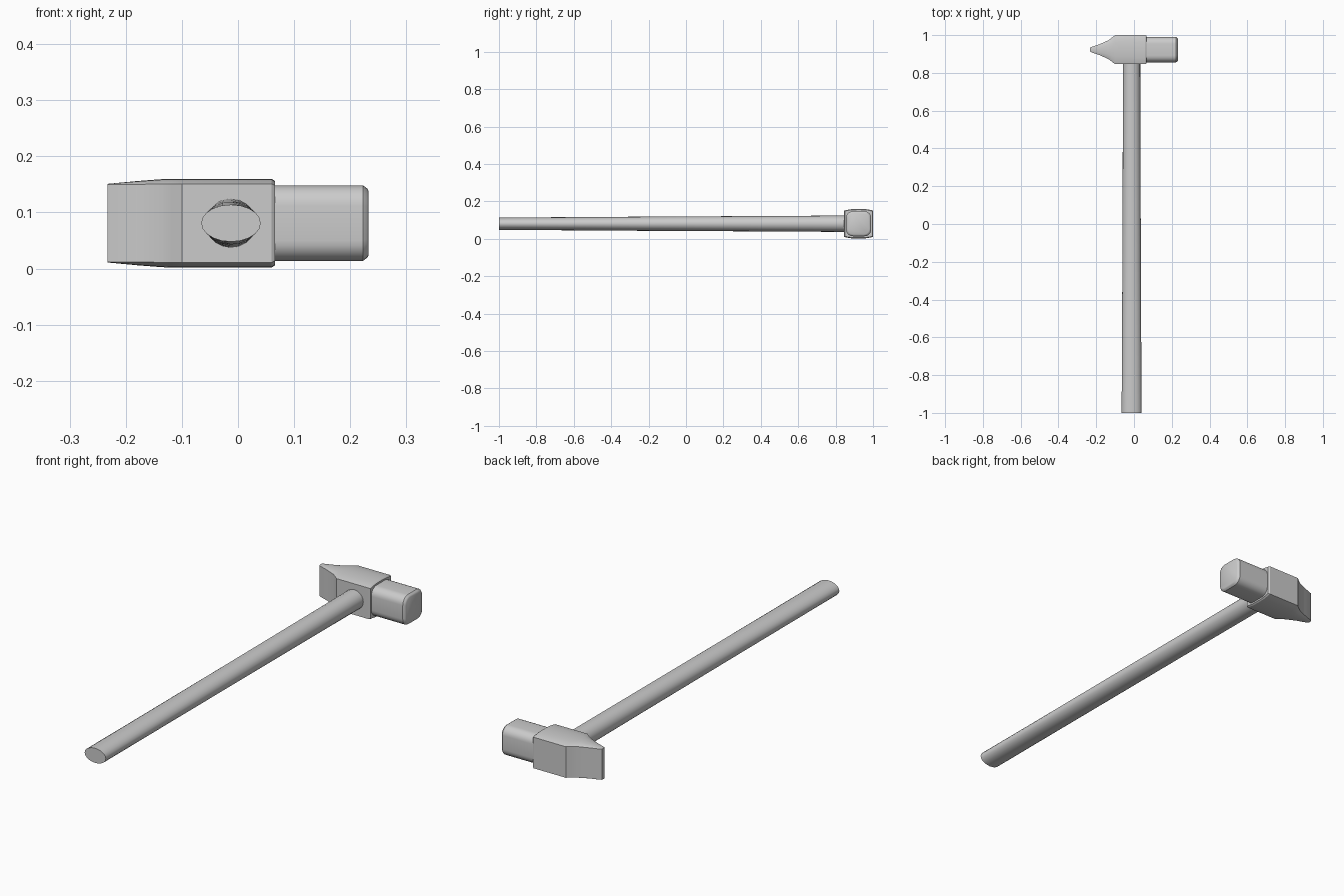
import bpy, bmesh, math

if "Cube" in bpy.data.objects:
    bpy.data.objects.remove(bpy.data.objects["Cube"])

CY, CZ = 0.923, 0.081   # centre line of the head
HX = -0.0125            # centre line of the handle


def loft(name, rings, angle=30):
    """Skin a list of equal-length closed rings and cap both ends."""
    bm = bmesh.new()
    loops = [[bm.verts.new(p) for p in ring] for ring in rings]
    n = len(loops[0])
    for a, b in zip(loops, loops[1:]):
        for i in range(n):
            j = (i + 1) % n
            bm.faces.new((a[i], a[j], b[j], b[i]))
    bm.faces.new(loops[0])
    bm.faces.new(loops[-1])
    bmesh.ops.recalc_face_normals(bm, faces=bm.faces[:])
    mesh = bpy.data.meshes.new(name)
    bm.to_mesh(mesh)
    bm.free()
    obj = bpy.data.objects.new(name, mesh)
    bpy.context.collection.objects.link(obj)
    bpy.ops.object.select_all(action='DESELECT')
    obj.select_set(True)
    bpy.context.view_layer.objects.active = obj
    bpy.ops.object.shade_smooth_by_angle(angle=math.radians(angle))
    return obj


def crowned(x, h, edge, crown):
    """Block section with slightly domed top and bottom."""
    us = [-1, -0.85, -0.5, 0, 0.5, 0.85, 1]
    top = [(x, CY + u * h, CZ + crown - (crown - edge) * abs(u) ** 3) for u in us]
    return top + [(x, y, 2 * CZ - z) for _, y, z in reversed(top)]


def rounded(x, h, r, seg=6):
    """Square section with rounded corners."""
    pts = []
    for q, (sy, sz) in enumerate(((1, 1), (-1, 1), (-1, -1), (1, -1))):
        for i in range(seg + 1):
            a = math.pi / 2 * (q + i / seg)
            pts.append((x, CY + sy * (h - r) + r * math.cos(a),
                        CZ + sz * (h - r) + r * math.sin(a)))
    return pts


def oval(y, rx, rz, seg=20):
    """Handle section."""
    return [(HX + rx * math.cos(2 * math.pi * i / seg), y,
             CZ + rz * math.sin(2 * math.pi * i / seg)) for i in range(seg)]


# Head block flowing through a hollow shoulder into the wedge-shaped peen
loft("head_block_and_peen", [crowned(*s) for s in (
    (-0.233, 0.010, 0.069, 0.070), (-0.228, 0.013, 0.069, 0.0705),
    (-0.180, 0.030, 0.069, 0.0750), (-0.135, 0.050, 0.070, 0.0785),
    (-0.118, 0.063, 0.070, 0.079), (-0.100, 0.077, 0.070, 0.079),
    (0.060, 0.077, 0.070, 0.079), (0.066, 0.073, 0.067, 0.075))])

# Striking poll with a chamfered face
loft("striking_poll", [rounded(*s) for s in (
    (0.050, 0.067, 0.036), (0.223, 0.067, 0.036),
    (0.230, 0.062, 0.033), (0.233, 0.057, 0.030))])

# Handle: flat oval at the grip end, rounder at the head
loft("handle", [oval(*s) for s in (
    (-1.0, 0.053, 0.033), (-0.65, 0.051, 0.035), (-0.2, 0.049, 0.038),
    (0.4, 0.047, 0.041), (0.9, 0.0455, 0.044))])
